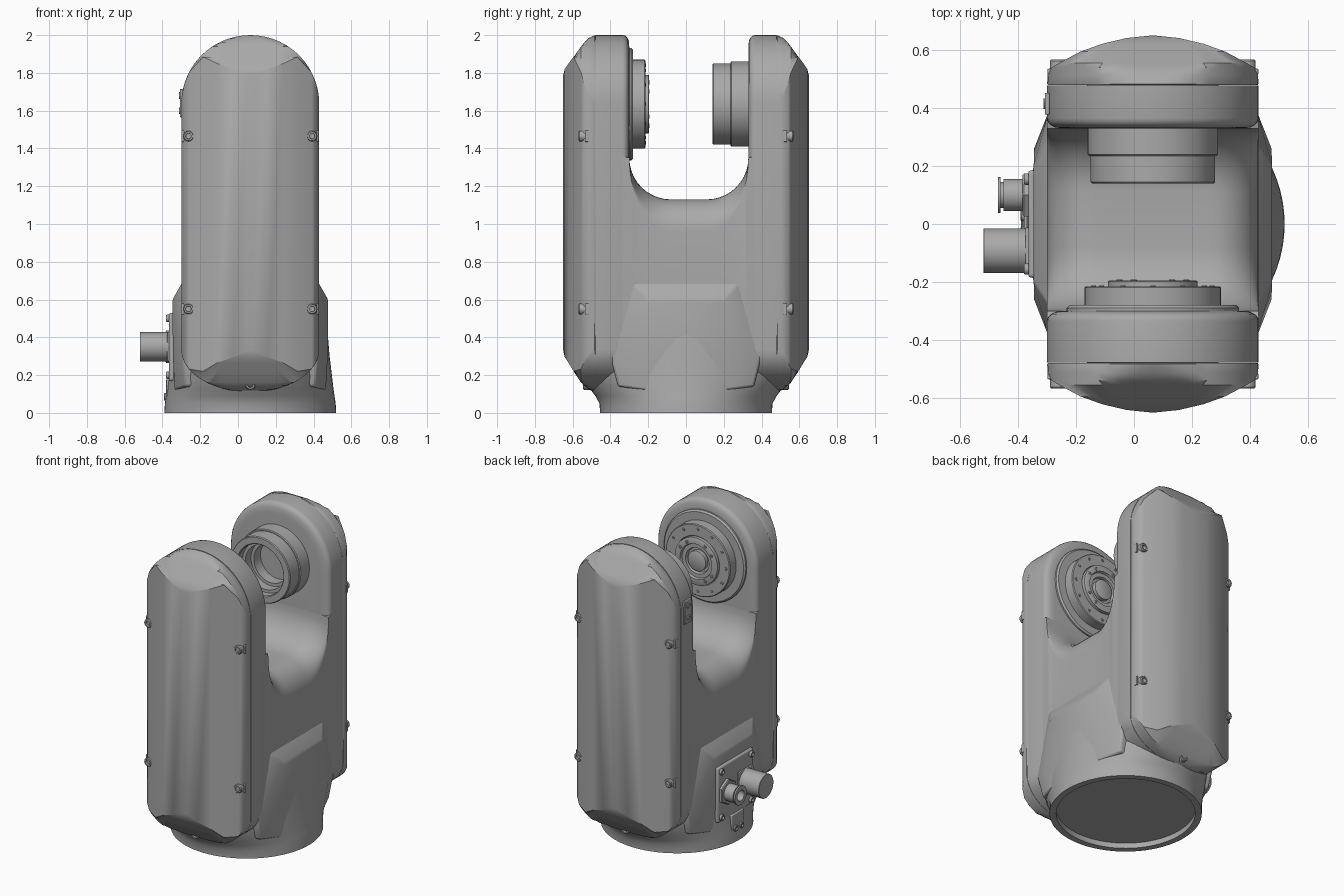
import bpy, bmesh, math
from mathutils import Matrix, Vector

cube = bpy.data.objects.get("Cube")
if cube:
    bpy.data.objects.remove(cube, do_unlink=True)

grey = bpy.data.materials.new("machine_grey")
grey.use_nodes = True
GREY = (0.4, 0.4, 0.4, 1)
grey.diffuse_color = GREY
grey.node_tree.nodes["Principled BSDF"].inputs["Base Color"].default_value = GREY

CX = 0.065          # centre line of the housing
PIVOT = 1.635       # height of the joint axis
HALF = 0.365        # half width of the arms
X, Y, Z = Vector((1, 0, 0)), Vector((0, 1, 0)), Vector((0, 0, 1))


def finish(name, bm, angle=32, bevel=0):
    bmesh.ops.recalc_face_normals(bm, faces=bm.faces)
    mesh = bpy.data.meshes.new(name)
    bm.to_mesh(mesh)
    bm.free()
    mesh.materials.append(grey)
    ob = bpy.data.objects.new(name, mesh)
    bpy.context.collection.objects.link(ob)
    if bevel:
        mod = ob.modifiers.new("soft_edges", "BEVEL")
        mod.width, mod.segments = bevel, 3
    bpy.ops.object.select_all(action="DESELECT")
    bpy.context.view_layer.objects.active = ob
    ob.select_set(True)
    bpy.ops.object.shade_smooth_by_angle(angle=math.radians(angle))
    return ob


def loft(name, rings, angle=32):
    """Skin closed rings of equal length and cap both ends."""
    bm = bmesh.new()
    loops = [[bm.verts.new(p) for p in ring] for ring in rings]
    for a, b in zip(loops, loops[1:]):
        for i in range(len(a)):
            j = (i + 1) % len(a)
            bm.faces.new((a[i], a[j], b[j], b[i]))
    bm.faces.new(loops[0])
    bm.faces.new(loops[-1])
    return finish(name, bm, angle)


def turned(name, loc, axis, profile, sides=64):
    """Lathe a (radius, distance) profile around an axis."""
    rot = Z.rotation_difference(axis).to_matrix()
    rings = []
    for r, h in profile:
        rings.append([Vector(loc) + rot @ Vector((r * math.cos(t), r * math.sin(t), h))
                      for t in (math.tau * i / sides for i in range(sides))])
    return loft(name, rings)


def block(name, centre, size, bevel=0.008):
    bm = bmesh.new()
    bmesh.ops.create_cube(bm, size=1, matrix=Matrix.Translation(centre) @ Matrix.Diagonal((*size, 1)))
    return finish(name, bm, bevel=bevel)


def screw(name, loc, axis, r=0.018, h=0.02):
    """Cap screw with a hollow socket."""
    turned(name, loc, axis, [(r, -h), (r, h * .7), (r * .85, h), (r * .55, h), (r * .5, h * .3)], 16)


def section(y, w, top, bottom, drop=0, n=28):
    """Upright slice: rounded top and bottom, cut off at the top and bottom heights."""
    xs = [-w * math.cos(math.pi * i / n) for i in range(n + 1)]
    upper, lower = [], []
    for x in xs:
        arc = PIVOT + math.sqrt(max(0, HALF ** 2 - x * x)) - (HALF - w if top > 1.99 else 0)
        edge = max(0, abs(x) - (w - .16)) / .16
        upper.append((CX + x, y, min(top, arc) - drop * (1 - math.sqrt(max(0, 1 - edge ** 2)))))
        bow = .335 - .225 * math.sqrt(max(0, 1 - (x / HALF) ** 2))
        lower.append((CX + x, y, max(bottom, bow)))
    return upper + lower[::-1]


# Arms with softened inner rims, and domed covers on the outside
rim = [(.335, .365), (.322, .362), (.311, .352), (.303, .335), (.30, .30)]
dome = [(.480, .362, 2.0, .11), (.484, .365, 1.999, .11), (.515, .363, 1.985, .125),
        (.540, .350, 1.96, .145), (.555, .325, 1.94, .16), (.595, .25, 1.885, .22),
        (.622, .175, 1.85, .265), (.642, .09, 1.82, .295), (.65, .012, 1.79, .33)]
for side, s, shift in (("front", -1, 0), ("back", 1, .03)):
    rings = [section(s * .478, HALF, 2, 0)]
    for y, r in rim:
        ring = []
        for x, yy, z in section(s * (y + shift), HALF, 2, 0):
            k = r / HALF
            ring.append((CX + (x - CX) * k, yy, PIVOT + (z - PIVOT) * k))
        rings.append(ring)
    loft(side + "_arm", rings)
    loft(side + "_cover", [section(s * y, w, t, b) for y, w, t, b in dome])

    # Cover screws
    for z in (.55, 1.465):
        for x in (-.327, .327):
            screw(side + "_cover_screw", (CX + x, s * .55, z), s * Y, .028, .018)
            block(side + "_screw_seat", (CX + x * 1.06, s * .525, z), (.035, .022, .06), .004)
    screw(side + "_lower_screw", (CX, s * .525, .15), s * Y, .028, .02)

# Saddle block joining the arms
steps = 10
quarter = [math.pi / 2 * i / steps for i in range(steps + 1)]
curve = [(-.335, 1.36, 0)]
curve += [(-.08 - .22 * math.cos(t), 1.35 - .22 * math.sin(t), math.sin(t)) for t in quarter]
curve += [(.11 + .22 * math.cos(t), 1.35 - .22 * math.sin(t), math.sin(t)) for t in quarter[::-1]]
curve += [(.365, 1.36, 0)]
loft("saddle", [section(y, HALF, z, 0, .17 * d) for y, z, d in curve], 40)

# Round foot flaring into the housing, hollow underneath
foot = [(.415, .415, .035), (.415, .415, 0), (.455, .455, 0), (.452, .458, .05), (.446, .48, .09), (.440, .51, .13),
        (.432, .55, .2), (.42, .57, .3), (.41, .56, .42), (.39, .45, .6), (.34, .3, .72)]
loft("foot", [[(CX + a * math.cos(t), b * math.sin(t), z)
               for t in (math.tau * i / 72 for i in range(72))] for a, b, z in foot])

# Raised side panels
for s, name in ((1, "left_panel"), (-1, "right_panel")):
    bm = bmesh.new()
    for dx, y, z in ((.412, .2, .6), (.41, .26, .3), (.40, .22, .12), (.355, .29, .7), (.355, .40, .3), (.345, .36, .14)):
        for m in (-1, 1):
            bm.verts.new((CX + s * dx, m * y, z))
            bm.verts.new((CX + s * .2, m * y, z))
    bmesh.ops.convex_hull(bm, input=bm.verts)
    bmesh.ops.dissolve_limit(bm, angle_limit=.03, verts=bm.verts, edges=bm.edges)
    finish(name, bm, 40, .012)

# Drive flange on the front arm
turned("front_boss", (CX, -.31, PIVOT), Y, [(.298, 0), (.298, .02), (.288, .03)])
turned("drive_flange", (CX, -.29, PIVOT), Y,
       [(.235, 0), (.235, .07), (.23, .075), (.16, .075), (.155, .07), (.155, .092), (.15, .095),
        (.115, .095), (.11, .08), (.085, .08), (.08, .06), (.065, .06), (.065, .085), (.06, .088)])
for i in range(12):
    t = math.tau * i / 12
    screw("flange_screw", (CX + .205 * math.cos(t), -.217, PIVOT + .205 * math.sin(t)), Y, .009, .005)
    if i % 3:
        screw("hub_screw", (CX + .133 * math.cos(t), -.196, PIVOT + .133 * math.sin(t)), Y, .011, .004)

# Hollow bearing hub on the back arm
turned("bearing_hub", (CX, .34, PIVOT), -Y,
       [(.225, 0), (.225, .1), (.22, .105), (.215, .105), (.215, .195), (.21, .2), (.17, .2), (.165, .195),
        (.165, .15), (.145, .15), (.145, .09), (.125, .09), (.125, .02)])

# Connector plate on the right side
block("connector_plate", (-.35, 0, .35), (.03, .37, .36), .01)
for y in (-.155, .155):
    for z in (.2, .5):
        screw("plate_screw", (-.365, y, z), -X, .02, .015)
block("plug_base", (-.365, -.09, .35), (.02, .155, .155), .004)
turned("plug", (-.35, -.092, .35), -X, [(.077, 0), (.077, .168), (.075, .17)])
turned("gland_nut", (-.355, .1, .35), -X, [(.085, 0), (.085, .025), (.078, .03)], 6)
turned("gland", (-.36, .1, .35), -X,
       [(.055, 0), (.055, .09), (.045, .09), (.045, .1), (.062, .1), (.062, .11), (.035, .11), (.035, .04)], 32)

# Small bracket on the foot and plate on the back arm
block("foot_bracket", (-.35, 0, .12), (.06, .13, .12), .006)
block("arm_plate", (-.3, .415, 1.64), (.016, .075, .15), .004)
for i in (-1, 1):
    screw("bracket_screw", (-.38, .03 * i, .085), -X, .02, .012)
    screw("arm_plate_screw", (-.307, .415, 1.64 + .04 * i), -X, .018, .006)
